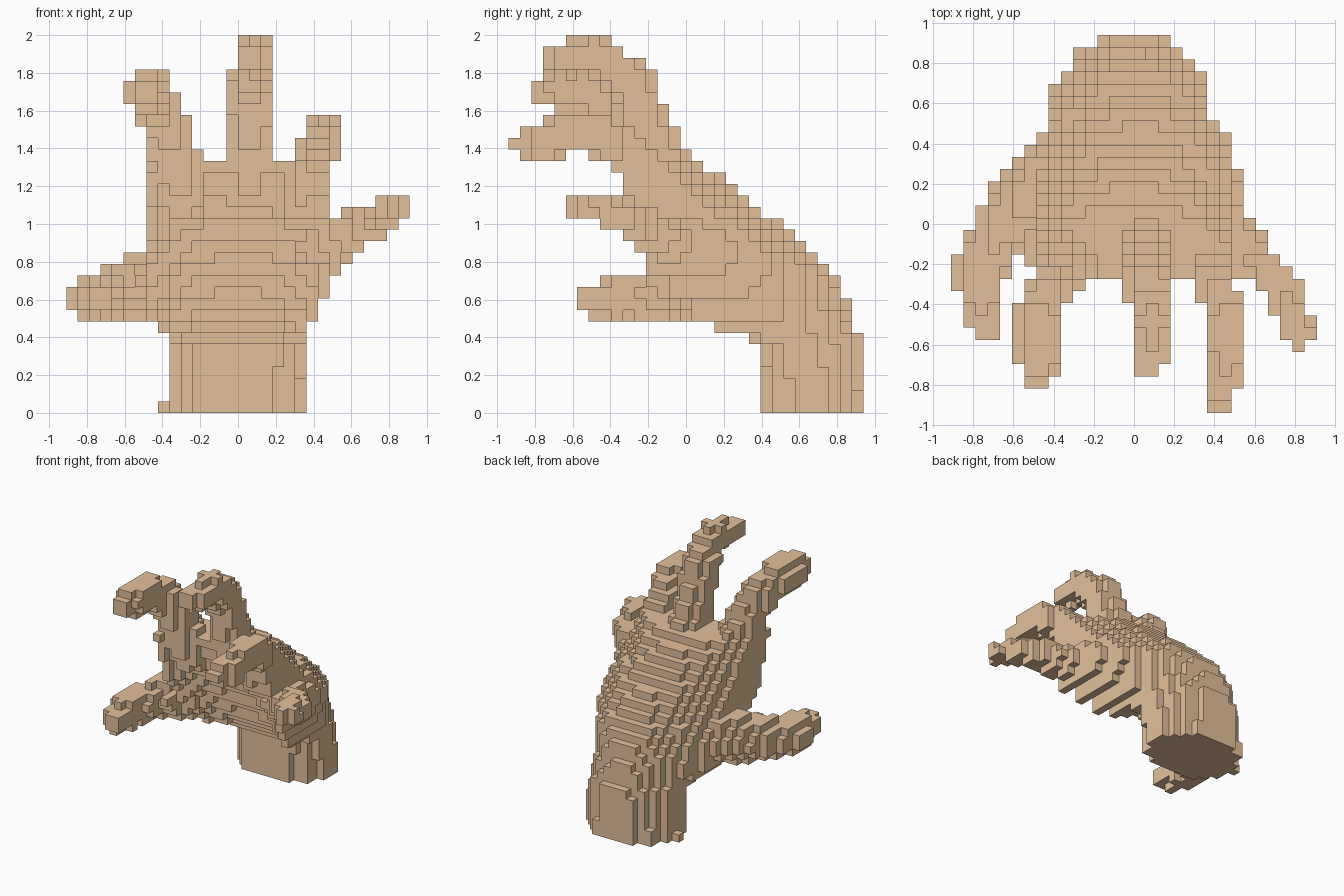
import bpy, bmesh
from mathutils import Vector

if "Cube" in bpy.data.objects:
    bpy.data.objects.remove(bpy.data.objects["Cube"])

H = 2 / 33                      # block size
skin = bpy.data.materials.new("skin")
skin.diffuse_color = (0.77, 0.53, 0.33, 1)
skin.use_nodes = True
skin.node_tree.nodes["Principled BSDF"].inputs["Base Color"].default_value = skin.diffuse_color

# Wrist and palm sections: z, left, right, back centre, back edge, front edge, front centre
SECTIONS = [
    (0.00, -.37, .35, .94, .67, .64, .38),
    (0.36, -.37, .35, .94, .62, .60, .37),
    (0.45, -.41, .38, .91, .38, .08, .30),
    (0.52, -.48, .43, .89, .24, -.05, .22),
    (0.65, -.52, .48, .83, .12, -.17, .12),
    (0.80, -.51, .55, .74, .06, -.31, .03),
    (0.95, -.49, .55, .55, .01, -.36, -.07),
    (1.10, -.48, .49, .37, -.06, -.38, -.15),
    (1.25, -.47, .48, .18, -.14, -.39, -.23),
    (1.34, -.46, .46, .07, -.21, -.42, -.28),
]

# Digit paths: (x, y, z, radius)
DIGITS = {
    "thumb": [(-.42, .20, .69, .20), (-.55, .09, .66, .175), (-.66, -.01, .64, .14),
              (-.79, -.26, .61, .125), (-.75, -.37, .61, .11), (-.73, -.52, .60, .085)],
    "index_finger": [(-.31, -.14, 1.19, .17), (-.34, -.23, 1.38, .13),
                     (-.44, -.36, 1.65, .12), (-.48, -.50, 1.71, .12),
                     (-.48, -.65, 1.71, .12), (-.48, -.74, 1.70, .08)],
    "middle_finger": [(.06, -.09, 1.20, .16), (.06, -.20, 1.50, .125),
                      (.07, -.28, 1.74, .12), (.09, -.48, 1.90, .10),
                      (.09, -.62, 1.88, .095), (.06, -.70, 1.86, .07)],
    "ring_finger": [(.34, -.15, 1.12, .15), (.40, -.28, 1.36, .105),
                    (.46, -.47, 1.47, .105), (.46, -.63, 1.47, .105),
                    (.45, -.76, 1.43, .10), (.42, -.87, 1.42, .07)],
    "little_finger": [(.45, -.03, .90, .15), (.60, -.18, .96, .11),
                      (.74, -.31, 1.03, .09), (.80, -.50, 1.09, .08),
                      (.82, -.57, 1.09, .07)],
}


def centre(c):
    return Vector(((c[0] + .5) * H, c[1] * H, (c[2] + .5) * H))


def in_palm(p):
    for a, b in zip(SECTIONS, SECTIONS[1:]):
        if a[0] <= p.z < b[0]:
            t = (p.z - a[0]) / (b[0] - a[0])
            _, xl, xr, bc, be, fe, fc = [m + (n - m) * t for m, n in zip(a, b)]
            u = (p.x - (xl + xr) / 2) / ((xr - xl) / 2)
            if abs(u) >= 1:
                return False
            arch = (1 - u * u) ** .5
            return fe + (fc - fe) * arch <= p.y <= be + (bc - be) * arch
    return False


def in_digit(p, path):
    for a, b in zip(path, path[1:]):
        pa, pb = Vector(a[:3]), Vector(b[:3])
        d = pb - pa
        t = max(0, min(1, (p - pa).dot(d) / d.length_squared))
        if (p - pa - d * t).length <= a[3] + (b[3] - a[3]) * t:
            return True
    return False


# Sort every block into the first part that contains it
# A loose corner block at the wrist and the outermost little fingertip are set directly
parts = {"wrist_and_palm": {(-7, 11, 0)}}
parts.update({name: set() for name in DIGITS})
parts["little_finger"] |= {(14, -8, 17), (14, -9, 17)}
for i in range(-15, 15):
    for j in range(-15, 16):
        for k in range(33):
            p = centre((i, j, k))
            if in_palm(p):
                parts["wrist_and_palm"].add((i, j, k))
                continue
            for name, path in DIGITS.items():
                if in_digit(p, path):
                    parts[name].add((i, j, k))
                    break
solid = set().union(*parts.values())


def build(name, cells):
    """Make an object from the exposed block faces of one part."""
    bm = bmesh.new()
    verts = {}
    for c in cells:
        for axis in range(3):
            for s in (0, 1):
                n = list(c)
                n[axis] += 2 * s - 1
                if tuple(n) in solid:
                    continue
                u, v = (axis + 1) % 3, (axis + 2) % 3
                loop = []
                for du, dv in ((0, 0), (1, 0), (1, 1), (0, 1)):
                    q = list(c)
                    q[axis] += s
                    q[u] += du
                    q[v] += dv
                    q = tuple(q)
                    if q not in verts:
                        verts[q] = bm.verts.new((q[0] * H, (q[1] - .5) * H, q[2] * H))
                    loop.append(verts[q])
                bm.faces.new(loop if s else loop[::-1])
    me = bpy.data.meshes.new(name)
    bm.to_mesh(me)
    bm.free()
    me.materials.append(skin)
    bpy.context.collection.objects.link(bpy.data.objects.new(name, me))


for name, cells in parts.items():
    build(name, cells)
